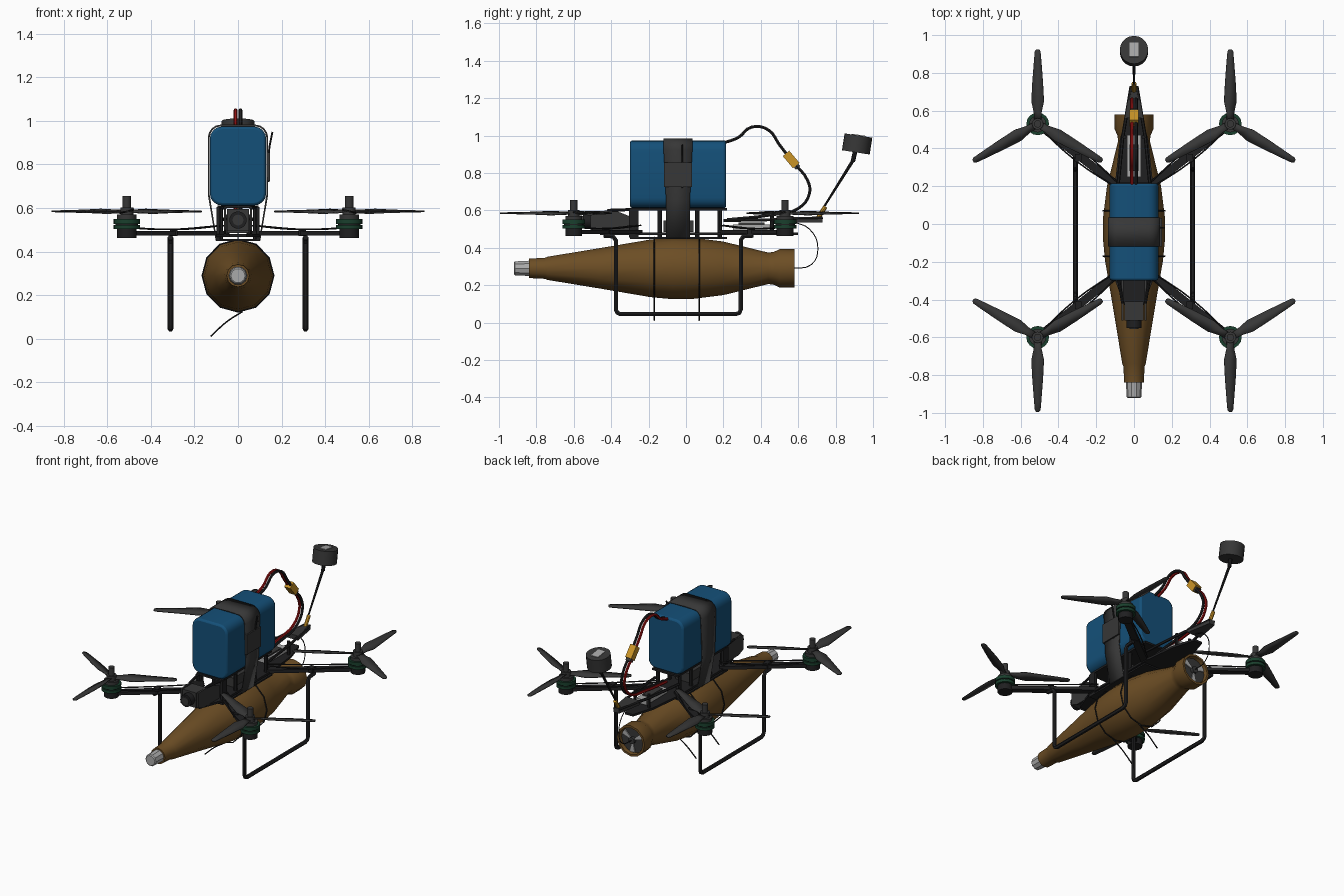
import bpy, bmesh, math
from mathutils import Vector, Matrix

if "Cube" in bpy.data.objects:
    bpy.data.objects.remove(bpy.data.objects["Cube"], do_unlink=True)


def material(name, r, g, b):
    m = bpy.data.materials.new(name)
    m.use_nodes = True
    m.diffuse_color = (r, g, b, 1)
    m.node_tree.nodes["Principled BSDF"].inputs["Base Color"].default_value = (r, g, b, 1)
    return m


BLUE = material("battery blue", 0.007, 0.08, 0.19)
BROWN = material("ochre brown", 0.15, 0.075, 0.018)
BLACK = material("carbon black", 0.014, 0.014, 0.015)
GREY = material("dark grey", 0.038, 0.038, 0.038)
GREEN = material("motor green", 0.01, 0.05, 0.026)
LIGHT = material("light metal", 0.4, 0.4, 0.4)
YELLOW = material("connector yellow", 0.6, 0.3, 0.02)
RED = material("wire red", 0.3, 0.006, 0.006)


def finish(name, bm, mat, smooth=True):
    bmesh.ops.recalc_face_normals(bm, faces=bm.faces)
    mesh = bpy.data.meshes.new(name)
    bm.to_mesh(mesh)
    bm.free()
    return place(name, mesh, mat, smooth)


def place(name, mesh, mat, smooth=True):
    mesh.materials.clear()
    mesh.materials.append(mat)
    ob = bpy.data.objects.new(name, mesh)
    bpy.context.collection.objects.link(ob)
    if smooth:
        bpy.ops.object.select_all(action='DESELECT')
        ob.select_set(True)
        bpy.context.view_layer.objects.active = ob
        bpy.ops.object.shade_smooth_by_angle(angle=math.radians(35))
    return ob


def prism(name, pts, a, b, mat, axis="z", bevel=0):
    """Extrude a 2D outline from a to b along an axis."""
    put = {"x": lambda u, v, w: (w, u, v), "y": lambda u, v, w: (u, w, v),
           "z": lambda u, v, w: (u, v, w)}[axis]
    bm = bmesh.new()
    face = bm.faces.new([bm.verts.new(put(u, v, a)) for u, v in pts])
    out = bmesh.ops.extrude_face_region(bm, geom=[face])
    verts = [g for g in out["geom"] if isinstance(g, bmesh.types.BMVert)]
    bmesh.ops.translate(bm, verts=verts, vec=put(0, 0, b - a))
    ob = finish(name, bm, mat)
    if bevel:
        mod = ob.modifiers.new("edge", "BEVEL")
        mod.width, mod.segments = bevel, 2
    return ob


def box(name, c, s, mat, rot=0):
    bm = bmesh.new()
    m = Matrix.Translation(c) @ Matrix.Rotation(rot, 4, 'X') @ Matrix.Diagonal((*s, 1))
    bmesh.ops.create_cube(bm, size=1, matrix=m)
    return finish(name, bm, mat, False)


def rod(name, p, q, r, mat, sides=12, r2=None):
    p, q = Vector(p), Vector(q)
    d = q - p
    m = Matrix.Translation((p + q) / 2) @ d.to_track_quat('Z', 'Y').to_matrix().to_4x4()
    bm = bmesh.new()
    bmesh.ops.create_cone(bm, cap_ends=True, segments=sides, radius1=r,
                          radius2=r if r2 is None else r2, depth=d.length, matrix=m)
    return finish(name, bm, mat)


def tube(name, pts, r, mat, curved=True, closed=False):
    cu = bpy.data.curves.new(name, 'CURVE')
    cu.dimensions = '3D'
    cu.bevel_depth, cu.bevel_resolution, cu.resolution_u = r, 1, 4
    cu.use_fill_caps = True
    sp = cu.splines.new('BEZIER' if curved else 'POLY')
    data = sp.bezier_points if curved else sp.points
    data.add(len(pts) - 1)
    for point, co in zip(data, pts):
        if curved:
            point.co = co
            point.handle_left_type = point.handle_right_type = 'AUTO'
        else:
            point.co = (*co, 1)
    sp.use_cyclic_u = closed
    tmp = bpy.data.objects.new("tmp", cu)
    bpy.context.collection.objects.link(tmp)
    deps = bpy.context.evaluated_depsgraph_get()
    mesh = bpy.data.meshes.new_from_object(tmp.evaluated_get(deps))
    bpy.data.objects.remove(tmp, do_unlink=True)
    return place(name, mesh, mat)


def lathe(name, profile, z, mat, sides=12):
    """Spin (y, radius) pairs about the long axis at height z."""
    bm = bmesh.new()
    rings = [[bm.verts.new((r * math.cos(t), y, z + r * math.sin(t)))
              for t in (2 * math.pi * i / sides for i in range(sides))] for y, r in profile]
    for a, b in zip(rings, rings[1:]):
        for i in range(sides):
            j = (i + 1) % sides
            bm.faces.new((a[i], a[j], b[j], b[i]))
    bm.faces.new(rings[0])
    bm.faces.new(rings[-1])
    return finish(name, bm, mat)


def rounded(w, z0, z1, r):
    pts = []
    for k, (x, z) in enumerate([(w - r, z1 - r), (r - w, z1 - r), (r - w, z0 + r), (w - r, z0 + r)]):
        for i in range(5):
            t = math.pi / 2 * (k + i / 4)
            pts.append((x + r * math.cos(t), z + r * math.sin(t)))
    return pts


# Slung payload: body, nose cap, hollow tail with light vanes
AXIS = 0.29
lathe("payload_body", [(-0.84, 0.052), (-0.755, 0.056), (-0.74, 0.062), (-0.46, 0.108),
      (-0.19, 0.154), (-0.07, 0.165), (0.04, 0.163), (0.2, 0.143), (0.44, 0.084), (0.47, 0.088),
      (0.5, 0.102), (0.58, 0.102), (0.58, 0.088), (0.55, 0.085)], AXIS, BROWN)
lathe("payload_nose", [(-0.92, 0.033), (-0.915, 0.039), (-0.835, 0.043)], AXIS, LIGHT, 10)
lathe("tail_disc", [(0.548, 0.084), (0.556, 0.084)], AXIS, GREY)
for k in range(3):
    t = 2 * math.pi * k / 3 + 0.3
    prism("tail_vane", [(0, AXIS)] + [(0.08 * math.cos(t + d), AXIS + 0.08 * math.sin(t + d))
          for d in (0, 0.25, 0.5)], 0.556, 0.563, LIGHT, "y")
rod("tail_hub", (0, 0.55, AXIS), (0, 0.575, AXIS), 0.022, GREY)

# Cable ties around the payload with loose ends
for y in (-0.17, 0.07):
    ring = [(0.164 * math.cos(t), y, AXIS + 0.166 * math.sin(t))
            for t in (2 * math.pi * i / 12 for i in range(12))]
    tube("cable_tie", ring, 0.004, BLACK, False, True)
    tube("tie_end", [(0.02, y, 0.125), (-0.05, y, 0.08), (-0.125, y, 0.012)], 0.004, BLACK)

# Battery, strap and buckle
prism("battery", rounded(0.129, 0.612, 0.974, 0.055), -0.3, 0.215, BLUE, "y", 0.012)
bm = bmesh.new()
path = rounded(0.134, 0.62, 0.979, 0.055)[:10] + [(-0.134, 0.66), (-0.1, 0.455), (0.1, 0.455), (0.134, 0.66)]
rows = []
for x, z in path:
    half = 0.077 if z > 0.7 else 0.064
    rows.append([bm.verts.new((x, -0.043 + s * half, z)) for s in (-1, 1)])
for a, b in zip(rows, rows[1:] + rows[:1]):
    bm.faces.new((a[0], a[1], b[1], b[0]))
strap = finish("battery_strap", bm, GREY)
mod = strap.modifiers.new("thickness", "SOLIDIFY")
mod.thickness, mod.offset = 0.008, 0
box("strap_buckle", (0.141, -0.043, 0.79), (0.012, 0.15, 0.13), GREY)
tube("strap_end", [(0.14, -0.02, 0.72), (0.142, -0.02, 0.86), (0.158, -0.02, 0.95)], 0.005, BLACK)

# Frame plates and standoffs
half = [(0.04, -0.46), (0.1, -0.3), (0.1, 0.22), (0.075, 0.45), (0.03, 0.6)]
plate = half + [(-x, y) for x, y in reversed(half)]
prism("bottom_plate", plate, 0.468, 0.482, BLACK)
prism("lower_clamp", [(-0.1, -0.3), (0.1, -0.3), (0.1, 0.22), (-0.1, 0.22)], 0.448, 0.458, BLACK)
box("top_plate", (0, -0.04, 0.606), (0.19, 0.52, 0.012), BLACK)
box("electronics_stack", (0, -0.04, 0.515), (0.1, 0.16, 0.06), GREY)
box("receiver", (0, 0.36, 0.51), (0.075, 0.22, 0.03), LIGHT)
box("receiver_cover", (0, 0.35, 0.528), (0.05, 0.14, 0.012), GREY)
for s in (-1, 1):
    for y in (-0.27, -0.14, 0.06, 0.18):
        rod("standoff", (s * 0.08, y, 0.45), (s * 0.08, y, 0.61), 0.012, BLACK, 8)
    rod("tail_standoff", (s * 0.05, 0.46, 0.48), (s * 0.05, 0.46, 0.57), 0.01, BLACK, 8)
    tube("tail_rail", [(s * 0.085, 0.2, 0.545), (s * 0.06, 0.46, 0.55), (s * 0.015, 0.73, 0.56)],
         0.009, BLACK, False)
    prism("camera_cheek", [(-0.51, 0.5), (-0.51, 0.595), (-0.38, 0.6), (-0.28, 0.56), (-0.28, 0.48), (-0.46, 0.48)],
          s * 0.055, s * 0.065, GREY, "x")
    rod("front_brace", (s * 0.06, -0.42, 0.6), (s * 0.085, -0.27, 0.605), 0.008, BLACK, 8)
    box("frame_side", (s * 0.092, -0.28, 0.53), (0.012, 0.05, 0.15), BLACK)

# Camera
box("camera_body", (0, -0.46, 0.545), (0.1, 0.1, 0.1), GREY)
rod("camera_lens", (0, -0.5, 0.545), (0, -0.55, 0.545), 0.04, BLACK, 16)
rod("lens_glass", (0, -0.55, 0.545), (0, -0.555, 0.545), 0.025, GREY, 16)

# Arms, motors and three-bladed propellers
blade = [(0.02, 0.018, 22), (0.06, 0.02, 24), (0.12, 0.033, 22), (0.22, 0.028, 14),
         (0.34, 0.019, 9), (0.385, 0.015, 7), (0.395, 0.007, 7)]
for sx in (-1, 1):
    for my, root_y in ((0.53, 0.19), (-0.6, -0.25)):
        sy = 1 if my > 0 else -1
        c = Vector((sx * 0.51, my, 0))
        root = Vector((sx * 0.07, root_y, 0))
        d = (c - root).normalized()
        n = Vector((-d.y, d.x, 0)) * 0.022
        prism("arm", [(p.x, p.y) for p in (root - n, c - n, c + n, root + n)], 0.474, 0.496, BLACK)
        for k in (-1, 1):
            tube("motor_wire", [c + n * k * 0.4 + Vector((0, 0, 0.51)),
                 (c + root) / 2 + n * k * 1.4 + Vector((0, 0, 0.502)),
                 root + n * k * 0.5 + Vector((0, 0, 0.52))], 0.004, BLACK)
        for name, z0, z1, r, mat in (("motor_mount", 0.462, 0.505, 0.045, BLACK),
                                     ("motor_base", 0.503, 0.522, 0.06, GREEN),
                                     ("motor_gap", 0.522, 0.528, 0.052, BLACK),
                                     ("motor_bell", 0.528, 0.55, 0.06, GREEN),
                                     ("motor_top", 0.55, 0.57, 0.045, GREY),
                                     ("propeller_hub", 0.57, 0.603, 0.03, GREY),
                                     ("propeller_nut", 0.603, 0.655, 0.019, GREY)):
            rod(name, (c.x, c.y, z0), (c.x, c.y, z1), r, mat, 16)
        for k in range(3):
            turn = Matrix.Rotation(sy * math.pi / 2 + k * 2 * math.pi / 3, 4, 'Z')
            m = Matrix.Translation((c.x, c.y, 0.585)) @ turn
            bm = bmesh.new()
            rows = []
            for r, w, deg in blade:
                lift = w * math.tan(math.radians(deg)) * sx * sy
                rows.append([bm.verts.new(m @ Vector((r, s * w, s * lift * 0.7))) for s in (-1, 1)])
            for a, b in zip(rows, rows[1:]):
                bm.faces.new((a[0], a[1], b[1], b[0]))
            ob = finish("propeller_blade", bm, GREY)
            mod = ob.modifiers.new("thickness", "SOLIDIFY")
            mod.thickness, mod.offset = 0.006, 0

    # Landing skid: a rounded loop with feet under both arms
    x = sx * 0.31
    skid = [(-0.44, 0.465), (-0.39, 0.46), (-0.375, 0.44), (-0.375, 0.07), (-0.367, 0.052), (-0.35, 0.045),
            (0.265, 0.045), (0.285, 0.052), (0.293, 0.07), (0.293, 0.44), (0.305, 0.46), (0.36, 0.465)]
    tube("landing_skid", [(x, y, z) for y, z in skid], 0.013, BLACK, False)
    for y in (-0.43, 0.35):
        box("skid_clip", (sx * 0.295, y, 0.49), (0.035, 0.04, 0.035), BLACK)

# Rear antenna on its mount
prism("antenna_mount", [(-0.05, 0.56), (0.05, 0.56), (0.02, 0.73), (-0.02, 0.73)], 0.535, 0.565, GREY)
rod("antenna_socket", (0, 0.7, 0.55), (0, 0.745, 0.62), 0.012, YELLOW, 8)
rod("antenna_stem", (0, 0.72, 0.59), (0, 0.895, 0.87), 0.005, BLACK, 8, 0.009)
rod("antenna_neck", (0, 0.892, 0.86), (0, 0.905, 0.92), 0.012, BLACK, 8)
rod("antenna_head", (0, 0.908, 0.91), (0, 0.922, 1.0), 0.075, GREY, 20)
box("antenna_label", (0, 0.9225, 1.002), (0.05, 0.075, 0.004), LIGHT, -0.15)

# Power leads, connector and trailing wire
lead = [(0.2, 0.96), (0.28, 0.99), (0.35, 1.045), (0.44, 1.03), (0.5, 0.95), (0.57, 0.86), (0.65, 0.76),
        (0.66, 0.69), (0.6, 0.61), (0.45, 0.575), (0.22, 0.55)]
for x, mat in ((-0.011, RED), (0.011, BLACK)):
    tube("power_lead", [(x, y, z) for y, z in lead], 0.009, mat)
box("connector", (0, 0.562, 0.872), (0.045, 0.045, 0.085), YELLOW, 0.7)
box("connector_collar", (0, 0.59, 0.838), (0.036, 0.03, 0.03), GREY, 0.7)
trail = [(0.57, 0.54), (0.66, 0.5), (0.705, 0.4), (0.67, 0.31), (0.56, AXIS)]
tube("trailing_wire", [(0, y, z) for y, z in trail], 0.003, BLACK)
